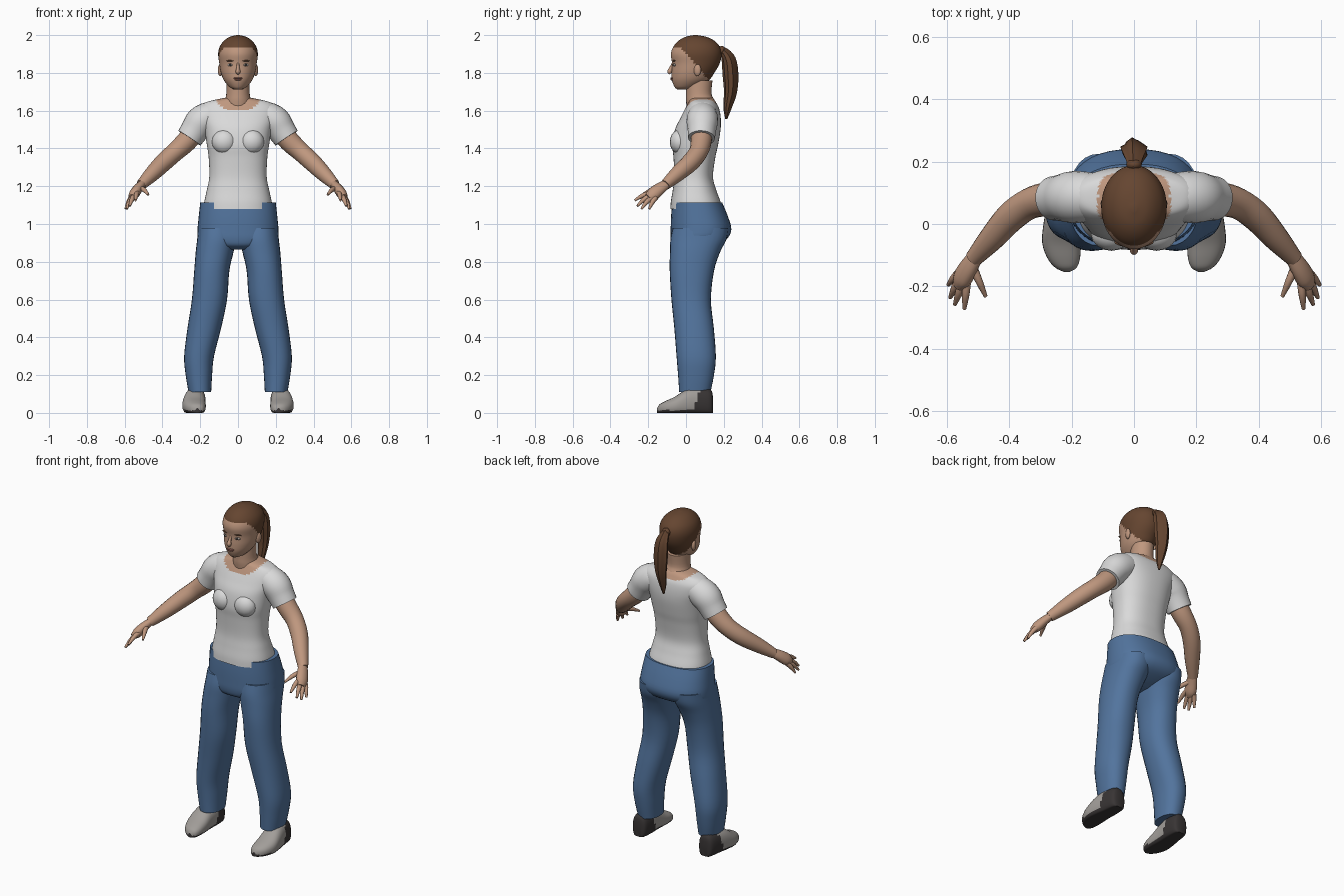
import bpy, bmesh, math, random
from mathutils import Vector, Matrix

if "Cube" in bpy.data.objects:
    bpy.data.objects.remove(bpy.data.objects["Cube"])

random.seed(4)


def material(name, rgb):
    m = bpy.data.materials.new(name)
    m.diffuse_color = (*rgb, 1)
    m.use_nodes = True
    m.node_tree.nodes["Principled BSDF"].inputs["Base Color"].default_value = m.diffuse_color
    return m


SKIN = material("skin", (0.52, 0.31, 0.21))
HAIR = material("brown hair", (0.13, 0.06, 0.03))
SHIRT = material("white cotton", (0.70, 0.70, 0.70))
DENIM = material("blue denim", (0.085, 0.175, 0.34))
SHOE = material("grey shoe", (0.36, 0.34, 0.32))
DARK = material("dark rubber", (0.04, 0.035, 0.035))
LIPS = material("lips", (0.33, 0.14, 0.11))
EYE = material("eye white", (0.45, 0.40, 0.36))


def finish(name, bm, mats, rule=None):
    for v in bm.verts:
        v.co.z = max(v.co.z, 0)
    bmesh.ops.recalc_face_normals(bm, faces=bm.faces)
    for f in bm.faces:
        f.smooth = True
        if rule:
            f.material_index = rule(f.calc_center_median())
    me = bpy.data.meshes.new(name)
    bm.to_mesh(me)
    bm.free()
    for m in mats:
        me.materials.append(m)
    me.set_sharp_from_angle(angle=math.radians(50))
    ob = bpy.data.objects.new(name, me)
    bpy.context.collection.objects.link(ob)
    return ob


def smooth_keys(keys, sub):
    """Catmull-Rom interpolation of key tuples."""
    out = []
    for i in range(len(keys) - 1):
        a, b = keys[max(i - 1, 0)], keys[i]
        c, d = keys[i + 1], keys[min(i + 2, len(keys) - 1)]
        for s in range(sub):
            t = s / sub
            out.append(tuple(
                0.5 * (2 * q + (r - p) * t + (2 * p - 5 * q + 4 * r - w) * t * t
                       + (3 * q - p - 3 * r + w) * t ** 3)
                for p, q, r, w in zip(a, b, c, d)))
    return out + [keys[-1]]


def skin_rings(name, rings, mats, n=24, power=1.0, rule=None, rough=0.0):
    """Join rings given as (centre, half axis, half axis)."""
    bm = bmesh.new()
    jitter = [1 + random.uniform(-rough, rough) for _ in range(n)]
    loops = []
    for c, u, v in rings:
        loop = []
        for k in range(n):
            a = 2 * math.pi * k / n
            co, si = math.cos(a), math.sin(a)
            co = math.copysign(abs(co) ** power, co) * jitter[k]
            si = math.copysign(abs(si) ** power, si) * jitter[k]
            loop.append(bm.verts.new(c + u * co + v * si))
        loops.append(loop)
    for p, q in zip(loops, loops[1:]):
        for k in range(n):
            bm.faces.new((p[k], p[(k + 1) % n], q[(k + 1) % n], q[k]))
    bm.faces.new(loops[0])
    bm.faces.new(loops[-1])
    return finish(name, bm, mats, rule)


def stack(name, keys, mats, sub=4, **kw):
    """Horizontal sections: z, centre x, half width, front y, back y."""
    rings = [(Vector((cx, (f + b) / 2, z)), Vector((max(w, .002), 0, 0)), Vector((0, (b - f) / 2, 0)))
             for z, cx, w, f, b in smooth_keys(keys, sub)]
    return skin_rings(name, rings, mats, **kw)


def tube(name, keys, mats, sub=4, flat=1.0, **kw):
    """Round sections along a path: x, y, z, radius."""
    pts = smooth_keys(keys, sub)
    rings = []
    for i, p in enumerate(pts):
        d = Vector(pts[min(i + 1, len(pts) - 1)][:3]) - Vector(pts[max(i - 1, 0)][:3])
        u = d.cross(Vector((0, 1, 0))).normalized()
        v = u.cross(d).normalized()
        rings.append((Vector(p[:3]), u * p[3] * flat, v * p[3]))
    return skin_rings(name, rings, mats, **kw)


def ball(name, loc, size, mat, tilt=0):
    bm = bmesh.new()
    bmesh.ops.create_uvsphere(bm, u_segments=16, v_segments=10, radius=1)
    bm.transform(Matrix.Translation(loc) @ Matrix.Rotation(tilt, 4, 'Z') @ Matrix.Diagonal((*size, 1)))
    return finish(name, bm, [mat])


# Head, with hair above a sloping hairline
def hairline(c):
    return int(c.z > max(1.75, min(1.935, 1.90 - 1.15 * c.y)))


stack("head", [(1.712, 0, .02, -.045, .03), (1.725, 0, .045, -.06, .06), (1.76, 0, .074, -.074, .12),
               (1.80, 0, .09, -.076, .15), (1.85, 0, .099, -.074, .178), (1.90, 0, .105, -.08, .188),
               (1.94, 0, .096, -.066, .178), (1.97, 0, .074, -.04, .15), (1.99, 0, .045, -.005, .11),
               (2.0, 0, .008, .04, .06)], [SKIN, HAIR], sub=6, n=56, rule=hairline)
stack("neck", [(1.58, 0, .08, .01, .15), (1.65, 0, .07, .0, .15), (1.69, 0, .062, .0, .135),
               (1.76, 0, .06, .0, .14)], [SKIN])

# Face details
tube("nose", [(0, -.07, 1.85, .006), (0, -.08, 1.825, .009), (0, -.086, 1.807, .013),
              (0, -.08, 1.797, .008)], [SKIN], n=12)
ball("upper_lip", (0, -.074, 1.772), (.024, .009, .005), LIPS)
ball("lower_lip", (0, -.073, 1.764), (.018, .009, .005), LIPS)
for s, side in ((1, "left"), (-1, "right")):
    ball(side + "_eye", (s * .041, -.062, 1.842), (.016, .006, .007), EYE, s * .3)
    ball(side + "_iris", (s * .041, -.066, 1.842), (.007, .004, .0065), DARK, s * .3)
    ball(side + "_brow", (s * .043, -.064, 1.864), (.021, .006, .0035), HAIR, s * .3)
    ball(side + "_ear", (s * .094, .06, 1.815), (.012, .02, .032), SKIN, -s * .3)

# Ponytail
tube("ponytail", [(0, .16, 1.925, .015), (0, .195, 1.915, .022), (0, .225, 1.87, .036), (0, .235, 1.79, .04),
                  (0, .235, 1.70, .033), (0, .22, 1.62, .022), (0, .213, 1.555, .005)],
     [HAIR], n=22, rough=.13)
ball("hair_tie", (0, .19, 1.918), (.025, .018, .025), HAIR)


# Shirt body with a scooped neckline
def neckline(c):
    drop = .068 if c.y < .08 else .04
    return int((c.x / .118) ** 2 + (min(c.z - 1.668, 0) / drop) ** 2 < 1 and c.z > 1.59)


stack("shirt_body", [(1.08, 0, .182, -.083, .19), (1.12, 0, .178, -.08, .182), (1.18, 0, .165, -.07, .16),
                     (1.25, 0, .152, -.062, .143), (1.35, 0, .155, -.066, .155), (1.42, 0, .165, -.072, .17),
                     (1.50, 0, .178, -.058, .183), (1.56, 0, .198, -.03, .184), (1.61, 0, .205, -.005, .176),
                     (1.642, 0, .175, .012, .16), (1.658, 0, .12, .02, .15), (1.668, 0, .07, .03, .14)],
      [SHIRT, SKIN], sub=6, n=56, power=.85, rule=neckline)

# Jeans seat
stack("jeans_seat", [(1.113, 0, .2, -.073, .192), (1.04, 0, .208, -.079, .222), (.97, 0, .214, -.081, .24),
                     (.92, 0, .208, -.08, .215), (.885, 0, .15, -.068, .15), (.865, 0, .07, -.03, .09)],
      [DENIM], n=40, power=.85)


def sole_rule(c):
    return int(c.y - .35 * (c.z - .06) > .05 or c.z < .014)


# Limbs and paired clothing
for s, side in ((1, "left"), (-1, "right")):
    ball(side + "_bust", (s * .072, -.032, 1.435), (.066, .054, .065), SHIRT)
    tube(side + "_sleeve", [(s * .10, .085, 1.575, .07), (s * .15, .087, 1.567, .08),
                            (s * .197, .086, 1.54, .083), (s * .23, .084, 1.495, .075),
                            (s * .257, .082, 1.455, .071)], [SHIRT])
    tube(side + "_arm", [(s * .22, .084, 1.50, .056), (s * .275, .08, 1.435, .055), (s * .335, .065, 1.38, .05),
                         (s * .395, .022, 1.325, .048), (s * .455, -.045, 1.265, .041),
                         (s * .513, -.11, 1.207, .028)], [SKIN], n=18)
    # Hand with palm, four fingers and thumb
    tube(side + "_palm", [(s * .505, -.10, 1.215, .026), (s * .53, -.14, 1.187, .034),
                          (s * .55, -.175, 1.158, .036), (s * .562, -.20, 1.14, .022)], [SKIN], n=14, flat=.75)
    fingers = {"index": (.535, -.185, 1.165, .543, -.272, 1.125), "middle": (.55, -.19, 1.15, .574, -.258, 1.095),
               "ring": (.562, -.18, 1.14, .589, -.236, 1.08), "little": (.565, -.16, 1.14, .595, -.195, 1.08),
               "thumb": (.515, -.14, 1.19, .475, -.232, 1.155)}
    for finger, (x, y, z, tx, ty, tz) in fingers.items():
        tube(f"{side}_{finger}_finger",
             [(s * x, y, z, .014), (s * (x + tx) / 2, (y + ty) / 2, (z + tz) / 2 + .006, .012),
              (s * tx, ty, tz, .006)], [SKIN], n=10)
    # Trouser leg
    stack(side + "_jeans_leg", [(.98, s * .11, .1, -.07, .225), (.92, s * .112, .104, -.082, .215),
                                (.85, s * .124, .1, -.085, .18), (.75, s * .139, .093, -.086, .148),
                                (.6, s * .151, .093, -.077, .132), (.45, s * .178, .089, -.062, .147),
                                (.3, s * .206, .079, -.05, .158), (.2, s * .207, .07, -.042, .148),
                                (.11, s * .202, .06, -.036, .13)], [DENIM], n=28, power=.9)
    # Shoe: y, half width, height, centre x
    rings = [(Vector((s * cx, y, h * .42)), Vector((w, 0, 0)), Vector((0, 0, h * .58)))
             for y, w, h, cx in smooth_keys([(.142, .022, .09, .222), (.128, .044, .125, .222),
                                             (.06, .054, .135, .225), (0, .059, .122, .231),
                                             (-.06, .062, .085, .232), (-.11, .052, .062, .225),
                                             (-.14, .034, .045, .218), (-.153, .01, .025, .215)], 4)]
    skin_rings(side + "_shoe", rings, [SHOE, DARK], n=28, power=.85, rule=sole_rule)
